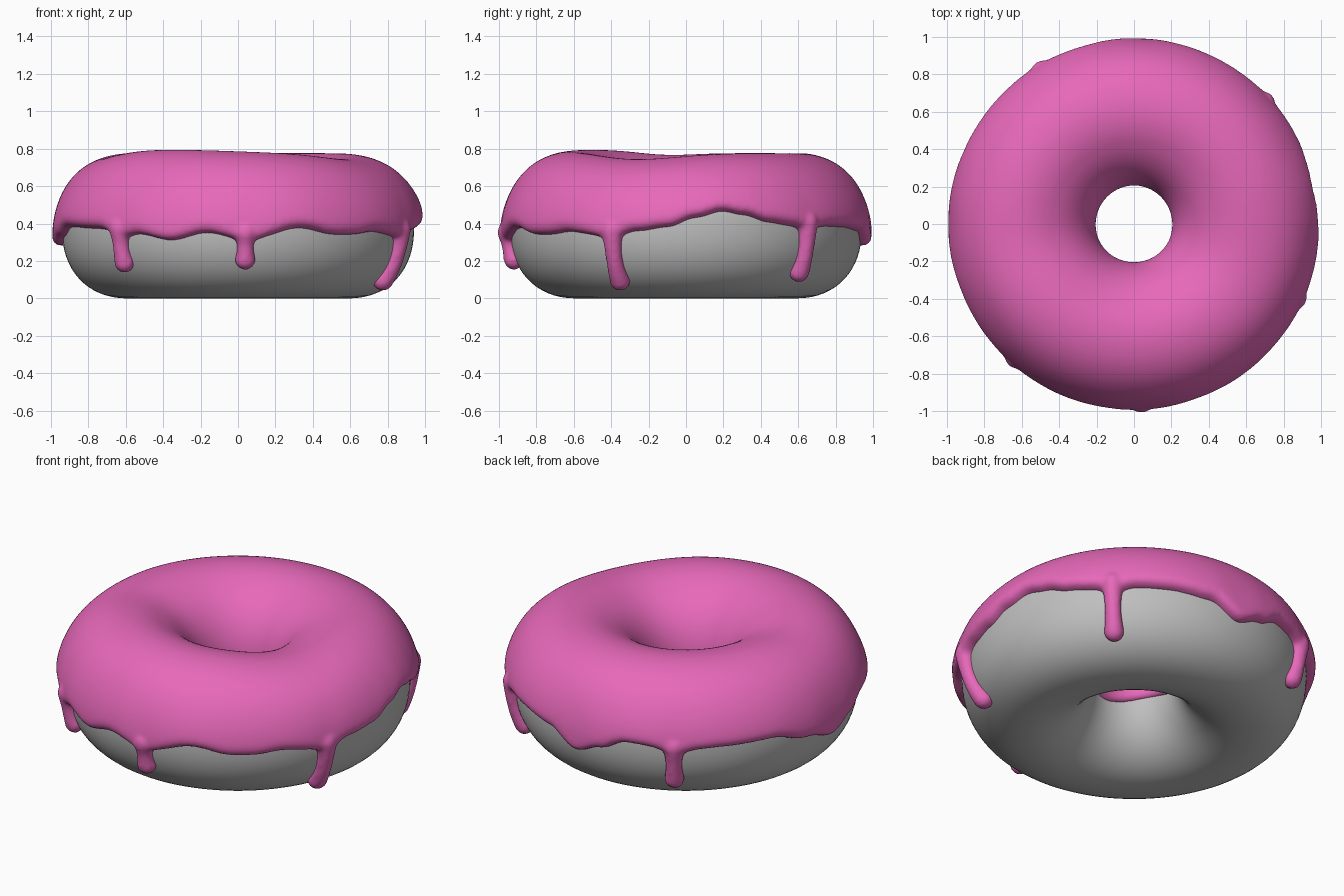
import bpy, bmesh, math
from mathutils import Vector

if "Cube" in bpy.data.objects:
    bpy.data.objects.remove(bpy.data.objects["Cube"])

R, A, B, ZC = 0.585, 0.355, 0.37, 0.37      # ring radius, section half-width, half-height, mid height


def material(name, rgb):
    m = bpy.data.materials.new(name)
    m.diffuse_color = (*rgb, 1)
    m.use_nodes = True
    m.node_tree.nodes["Principled BSDF"].inputs["Base Color"].default_value = m.diffuse_color
    return m


def spow(v, e):
    return math.copysign(abs(v) ** e, v)


def gauss(deg, mid, width):
    d = (deg - mid + 180) % 360 - 180
    return math.exp(-(d / width) ** 2)


def surface(th, phi, off=0.0):
    """Point on the dough section at ring angle th (deg), section angle phi, pushed out by off."""
    c, s = math.cos(phi), math.sin(phi)
    p = 2.2 if c > 0 else 2.0
    x, z = spow(c, 2 / p), spow(s, 2 / p)
    n = Vector((spow(x, p - 1) / A, spow(z, p - 1) / B)).normalized()
    r, h = R + A * x + n.x * off, ZC + B * z + n.y * off
    wob = 0.018 * gauss(th, -125, 45) - 0.032 * gauss(th, -25, 30) - 0.015 * gauss(th, -170, 20)
    h += wob * max(0, z) ** 2
    t = math.radians(th)
    return Vector((r * math.cos(t), r * math.sin(t), h))


def phi_at(z):
    return math.asin(spow(max(-1, min(1, (z - ZC) / B)), 1.1))


# outer lower edge of the icing: (ring angle, height)
EDGE = [(-180, .28), (-170, .33), (-160, .38), (-139, .37), (-125, .345), (-112, .31), (-100, .35),
        (-93, .335), (-83, .33), (-70, .375), (-57, .34), (-50, .34), (-41, .355), (-31, .34),
        (-15, .36), (-6, .38), (3, .43), (12, .465), (19, .445), (28, .405), (35, .39), (49, .385),
        (62, .38), (76, .36), (87, .28), (96, .33), (105, .39), (125, .37), (137, .38), (154, .385),
        (168, .33), (180, .28)]
# drips: (ring angle, lowest height)
DRIPS = [(-87.6, .165), (-131.5, .15), (-24.5, .055), (43, .10), (121, .14)]


def edge(th):
    th = (th + 180) % 360 - 180
    for (a, za), (b, zb) in zip(EDGE, EDGE[1:]):
        if a <= th <= b:
            k = (th - a) / (b - a)
            return za + (zb - za) * k * k * (3 - 2 * k)
    return EDGE[0][1]


def ring_mesh(bm, n, section):
    """Sweep closed sections around the ring."""
    rows = [[bm.verts.new(v) for v in section(-180 + 360 * i / n)] for i in range(n)]
    m = len(rows[0])
    for i in range(n):
        a, b = rows[i], rows[(i + 1) % n]
        for j in range(m):
            bm.faces.new((a[j], b[j], b[(j + 1) % m], a[(j + 1) % m]))


def finish(bm, name, mat):
    bmesh.ops.recalc_face_normals(bm, faces=bm.faces)
    for f in bm.faces:
        f.smooth = True
    me = bpy.data.meshes.new(name)
    bm.to_mesh(me)
    bm.free()
    me.materials.append(mat)
    ob = bpy.data.objects.new(name, me)
    bpy.context.collection.objects.link(ob)
    return ob


# dough ring
bm = bmesh.new()
ring_mesh(bm, 128, lambda th: [surface(th, 2 * math.pi * j / 64 + 0.02) for j in range(64)])
finish(bm, "dough_ring", material("dough grey", (0.52, 0.52, 0.52)))


# icing coat: rounded edges, small bead at the outer rim
def icing_section(th):
    z_edge = edge(th) - sum(0.035 * gauss(th, a, 4.5) for a, _ in DRIPS)
    p0 = phi_at(z_edge)
    p1 = math.pi + 0.08 + 0.05 * math.sin(math.radians(3 * th))
    out, inner = [], []
    m = 72
    for j in range(m + 1):
        u = j / m
        u = u * 0.6 + 0.4 * u * u * (3 - 2 * u)
        phi = p0 + (p1 - p0) * u
        d = min(phi - p0, p1 - phi) * 0.37
        q = max(0, 1 - d / 0.045)
        thick = 0.037 + (0.018 * math.exp(-((phi - p0) / 0.4) ** 2) if phi < 1.5 else 0)
        if phi > 2:
            thick = 0.026
        elif phi > 1.5:
            thick = 0.037 - 0.022 * (phi - 1.5)
        out.append(surface(th, phi, thick * math.sqrt(max(0, 1 - q * q))))
        inner.append(surface(th, phi, -0.035))
    return out + inner[::-1]


bm = bmesh.new()
ring_mesh(bm, 240, icing_section)

# drips: overlapping balls running down the dough, fused by the remesh
for th, low in DRIPS:
    top = edge(th) + 0.02
    pa, pb = phi_at(top), phi_at(low + 0.045)
    for k in range(25):
        t = k / 24
        rad = 0.044 + 0.02 * (1 - t) ** 4 + 0.013 * t ** 3
        c = surface(th, pa + (pb - pa) * t, 0.008)
        s = bmesh.ops.create_icosphere(bm, subdivisions=2, radius=rad)
        bmesh.ops.translate(bm, verts=s["verts"], vec=c)

icing = finish(bm, "pink_icing", material("icing pink", (0.80, 0.14, 0.49)))
rm = icing.modifiers.new("fuse", "REMESH")
rm.mode = "VOXEL"
rm.voxel_size = 0.013
rm.use_smooth_shade = True
sm = icing.modifiers.new("soften", "SMOOTH")
sm.factor = 0.5
sm.iterations = 6
